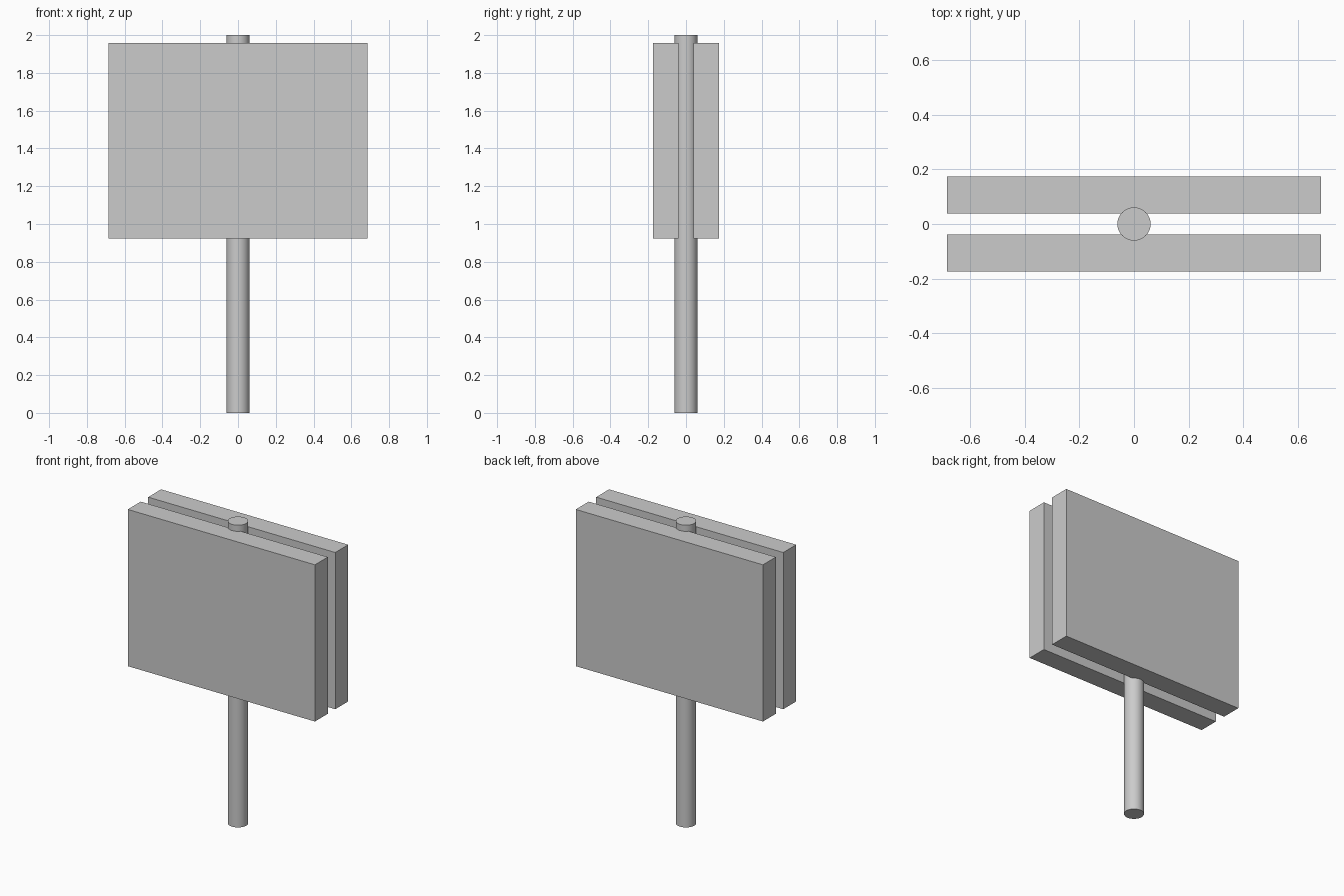
import bpy
import math

cube = bpy.data.objects.get("Cube")
if cube:
    bpy.data.objects.remove(cube, do_unlink=True)

# One plain grey for the whole sign
grey = bpy.data.materials.new("plain grey")
grey.use_nodes = True
colour = (0.6, 0.6, 0.6, 1.0)
grey.diffuse_color = colour
grey.node_tree.nodes["Principled BSDF"].inputs["Base Color"].default_value = colour


def finish(name):
    obj = bpy.context.object
    obj.name = name
    obj.data.materials.append(grey)
    return obj


# Round pole running the full height
RADIUS, HEIGHT = 0.061, 2.0
bpy.ops.mesh.primitive_cylinder_add(vertices=48, radius=RADIUS, depth=HEIGHT,
                                    location=(0, 0, HEIGHT / 2))
finish("pole")
bpy.ops.object.shade_smooth_by_angle(angle=math.radians(30))

# Two thick boards clamped on either side of the pole
WIDTH, BOTTOM, TOP = 1.37, 0.922, 1.959
INNER, OUTER = 0.039, 0.174
for name, side in (("front_board", -1), ("back_board", 1)):
    bpy.ops.mesh.primitive_cube_add(
        size=1, location=(0, side * (INNER + OUTER) / 2, (BOTTOM + TOP) / 2))
    board = finish(name)
    board.scale = (WIDTH, OUTER - INNER, TOP - BOTTOM)
    bpy.ops.object.transform_apply(location=False, rotation=False, scale=True)
